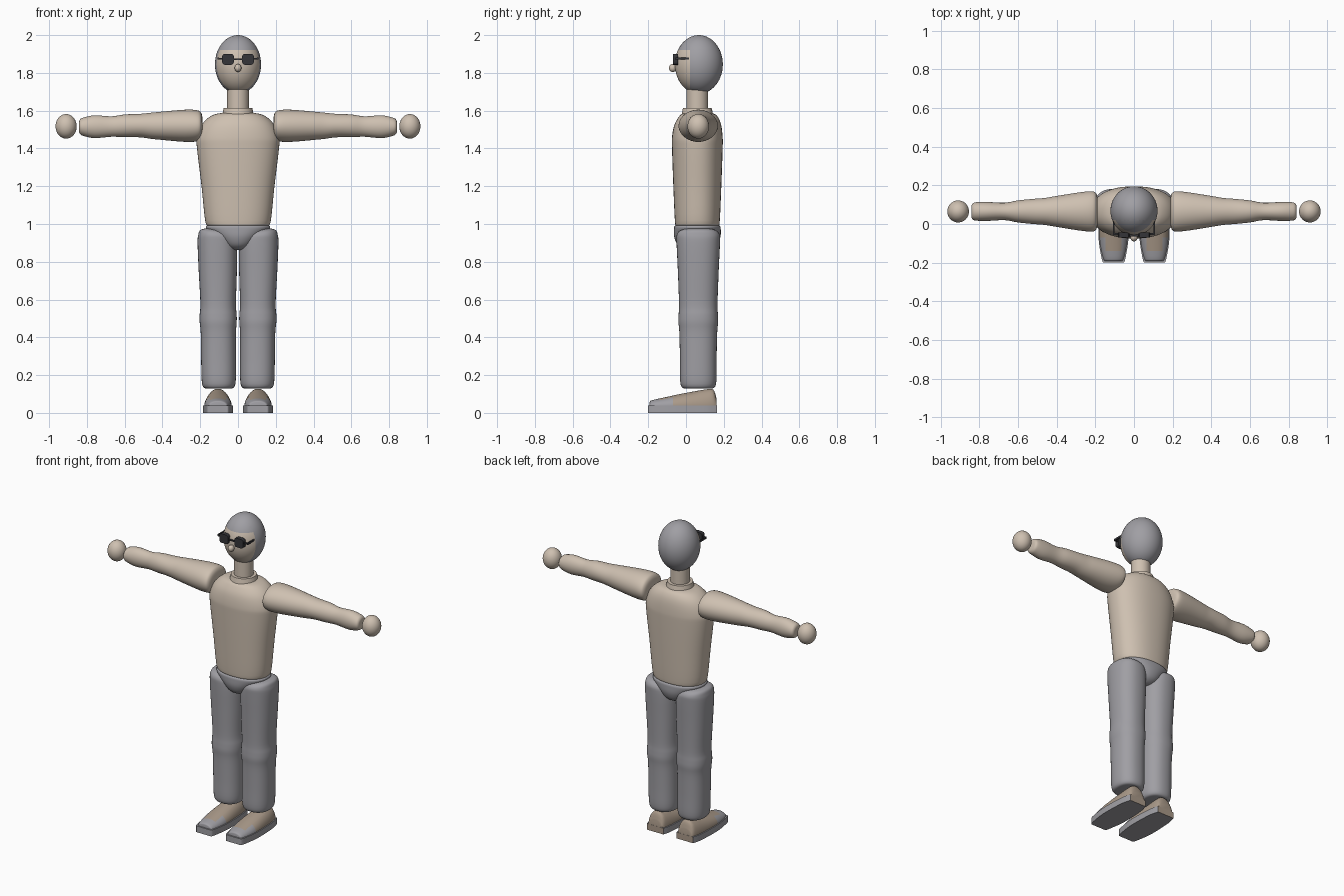
import bpy, bmesh, math
from mathutils import Vector, Matrix

if "Cube" in bpy.data.objects:
    bpy.data.objects.remove(bpy.data.objects["Cube"])

CY = 0.065  # depth of the body axis


def material(name, rgb):
    m = bpy.data.materials.new(name)
    m.diffuse_color = (*rgb, 1)
    m.use_nodes = True
    m.node_tree.nodes["Principled BSDF"].inputs["Base Color"].default_value = m.diffuse_color
    return m


SKIN = material("warm beige", (0.62, 0.53, 0.44))
GREY = material("mid grey", (0.35, 0.345, 0.37))
BROWN = material("shoe brown", (0.40, 0.32, 0.25))
BLACK = material("glasses black", (0.035, 0.035, 0.04))


def finish(name, bm, mats, angle=40):
    bmesh.ops.recalc_face_normals(bm, faces=bm.faces)
    me = bpy.data.meshes.new(name)
    bm.to_mesh(me)
    bm.free()
    ob = bpy.data.objects.new(name, me)
    bpy.context.collection.objects.link(ob)
    for m in mats:
        me.materials.append(m)
    bpy.ops.object.select_all(action='DESELECT')
    ob.select_set(True)
    bpy.context.view_layer.objects.active = ob
    bpy.ops.object.shade_smooth_by_angle(angle=math.radians(angle))
    return ob


def spline(keys, steps):
    """Smooth the ring keys with a Catmull-Rom curve."""
    out = []
    for i in range(len(keys) - 1):
        p = [keys[max(0, min(len(keys) - 1, i + k))] for k in (-1, 0, 1, 2)]
        for s in range(steps):
            t = s / steps
            out.append([0.5 * (2 * b + (c - a) * t + (2 * a - 5 * b + 4 * c - d) * t * t
                               + (3 * b - a - 3 * c + d) * t ** 3) for a, b, c, d in zip(*p)])
    out.append(list(keys[-1]))
    return out


def loft(keys, axis, n=40, power=2.0, steps=4, floor=None):
    """Rings of (position, centre u, centre v, radius u, radius v) along an axis."""
    bm = bmesh.new()
    rings = []
    for t, cu, cv, ru, rv in spline(keys, steps):
        ring = []
        for k in range(n):
            a = 2 * math.pi * k / n
            c, s = math.cos(a), math.sin(a)
            u = cu + ru * math.copysign(abs(c) ** (2 / power), c)
            v = cv + rv * math.copysign(abs(s) ** (2 / power), s)
            if floor is not None:
                v = max(v, floor)
            ring.append(bm.verts.new({'x': (t, u, v), 'y': (u, t, v), 'z': (u, v, t)}[axis]))
        rings.append(ring)
    for a, b in zip(rings, rings[1:]):
        for k in range(n):
            bm.faces.new((a[k], a[(k + 1) % n], b[(k + 1) % n], b[k]))
    bm.faces.new(rings[0])
    bm.faces.new(rings[-1])
    return bm


def ellipsoid(centre, radii, seg=40):
    bm = bmesh.new()
    bmesh.ops.create_uvsphere(bm, u_segments=seg, v_segments=seg // 2, radius=1)
    bmesh.ops.transform(bm, matrix=Matrix.Translation(centre) @ Matrix.Diagonal((*radii, 1)), verts=bm.verts)
    return bm


def cut(bm, co, no):
    bmesh.ops.bisect_plane(bm, geom=bm.verts[:] + bm.edges[:] + bm.faces[:],
                           plane_co=co, plane_no=no)


def box(name, centre, size, mat, bevel=0.0):
    bm = bmesh.new()
    bmesh.ops.create_cube(bm, size=1)
    bmesh.ops.transform(bm, matrix=Matrix.Translation(centre) @ Matrix.Diagonal((*size, 1)), verts=bm.verts)
    if bevel:
        # round only the corners seen from the front
        edges = [e for e in bm.edges if abs((e.verts[0].co - e.verts[1].co).y) > 1e-4]
        bmesh.ops.bevel(bm, geom=edges, offset=bevel, segments=3, affect='EDGES', profile=0.5)
    finish(name, bm, [mat], 30)


# Head with cap of hair around the face
bm = ellipsoid((0, 0.068, 1.845), (0.122, 0.127, 0.155), 56)
cut(bm, (0, 0.02, 0), (0, 1, 0))
cut(bm, (0, 0, 1.922), (0, 0, 1))
for f in bm.faces:
    c = f.calc_center_median()
    f.material_index = 0 if c.y < 0.02 and c.z < 1.922 else 1
finish("head", bm, [SKIN, GREY])
finish("nose", ellipsoid((0, -0.07, 1.826), (0.018, 0.02, 0.021), 24), [SKIN])

# Neck, collar and torso
finish("neck", loft([(1.59, 0, 0.06, 0.057, 0.057), (1.73, 0, 0.06, 0.057, 0.057)], 'z', steps=1), [SKIN])
finish("collar", loft([(1.56, 0, 0.06, 0.088, 0.088), (1.58, 0, 0.06, 0.083, 0.083),
                       (1.614, 0, 0.06, 0.076, 0.076)], 'z', steps=1), [SKIN])
finish("torso", loft([
    (0.985, 0, 0.06, 0.13, 0.09), (0.99, 0, 0.06, 0.158, 0.112), (1.02, 0, 0.06, 0.174, 0.119),
    (1.2, 0, 0.06, 0.193, 0.127), (1.4, 0, 0.06, 0.217, 0.134), (1.46, 0, 0.06, 0.218, 0.134),
    (1.52, 0, 0.062, 0.195, 0.125), (1.56, 0, 0.065, 0.16, 0.108), (1.583, 0, 0.065, 0.115, 0.085),
    (1.59, 0, 0.065, 0.05, 0.04)], 'z', 56, 2.25), [SKIN])

# Pelvis bowl
finish("pelvis", loft([
    (0.862, 0, 0.06, 0.03, 0.04), (0.868, 0, 0.06, 0.055, 0.075), (0.89, 0, 0.06, 0.085, 0.105),
    (0.93, 0, 0.06, 0.125, 0.122), (0.97, 0, 0.06, 0.165, 0.124), (0.99, 0, 0.06, 0.168, 0.12),
    (0.998, 0, 0.06, 0.14, 0.1)], 'z', 48, 2.2), [GREY])

for side, tag in ((-1, "right"), (1, "left")):
    # Arm, tapering from shoulder to wrist
    finish(tag + "_arm", loft([(side * x, CY, z, ry, rz) for x, z, ry, rz in (
        (0.188, 1.52, 0.06, 0.04), (0.194, 1.52, 0.09, 0.066), (0.215, 1.52, 0.104, 0.082),
        (0.28, 1.52, 0.099, 0.085), (0.40, 1.52, 0.08, 0.075), (0.46, 1.52, 0.07, 0.069),
        (0.52, 1.521, 0.065, 0.062), (0.60, 1.52, 0.057, 0.06), (0.67, 1.516, 0.045, 0.054),
        (0.76, 1.515, 0.049, 0.06), (0.82, 1.515, 0.047, 0.048), (0.838, 1.515, 0.038, 0.036),
        (0.842, 1.515, 0.02, 0.02))], 'x'), [SKIN])
    finish(tag + "_hand", ellipsoid((side * 0.91, CY, 1.517), (0.056, 0.057, 0.065)), [SKIN])

    # Trouser leg with a slight bulge at the knee
    finish(tag + "_leg", loft([(z, side * x, CY, rx, ry) for z, x, rx, ry in (
        (0.128, 0.102, 0.06, 0.065), (0.135, 0.102, 0.08, 0.086), (0.17, 0.102, 0.09, 0.096),
        (0.28, 0.103, 0.092, 0.097), (0.42, 0.104, 0.093, 0.1), (0.48, 0.105, 0.098, 0.105),
        (0.52, 0.105, 0.098, 0.104), (0.58, 0.105, 0.094, 0.102), (0.75, 0.107, 0.101, 0.108),
        (0.90, 0.11, 0.104, 0.115), (0.945, 0.117, 0.093, 0.113), (0.968, 0.128, 0.072, 0.09),
        (0.977, 0.135, 0.035, 0.05))], 'z', 40, 2.3), [GREY])

    # Shoe sole, extruded from its outline
    cx = side * 0.106
    half = spline([(-0.2, 0.05), (-0.185, 0.06), (-0.1, 0.075), (-0.03, 0.079), (0.06, 0.076),
                   (0.12, 0.07), (0.163, 0.058)], 4)
    bm = bmesh.new()
    pts = [(cx + w, y) for y, w in half] + [(cx - w, y) for y, w in reversed(half)]
    base = bm.faces.new([bm.verts.new((x, y, 0)) for x, y in pts])
    top = bmesh.ops.extrude_face_region(bm, geom=[base])["geom"]
    bmesh.ops.translate(bm, vec=(0, 0, 0.04), verts=[v for v in top if isinstance(v, bmesh.types.BMVert)])
    for f in bm.faces:
        f.material_index = 1 if f.calc_center_median().y > 0.16 else 0
    finish(tag + "_sole", bm, [GREY, BROWN], 30)

    # Shoe upper with a grey toe cap
    bm = loft([(y, cx, 0.035, w, h) for y, w, h in (
        (-0.192, 0.04, 0.022), (-0.18, 0.053, 0.032), (-0.1, 0.07, 0.05), (-0.03, 0.073, 0.065),
        (0.05, 0.07, 0.08), (0.11, 0.065, 0.09), (0.145, 0.058, 0.088), (0.162, 0.05, 0.04))],
        'y', 40, 2.1, floor=0.03)
    for y in (-0.07, -0.14):
        cut(bm, (0, y, 0), (0, 1, 0))
    for x in (-0.042, 0.042):
        cut(bm, (cx + x, 0, 0), (1, 0, 0))
    for f in bm.faces:
        c = f.calc_center_median()
        f.material_index = 1 if c.y < -0.14 or (c.y < -0.07 and abs(c.x - cx) > 0.042) else 0
    finish(tag + "_shoe", bm, [BROWN, GREY], 45)

    # Glasses: lens, hinge and temple
    box(tag + "_lens", (side * 0.053, -0.056, 1.872), (0.062, 0.026, 0.058), BLACK, 0.014)
    box(tag + "_hinge", (side * 0.094, -0.052, 1.876), (0.024, 0.012, 0.008), BLACK)
    box(tag + "_temple", (side * 0.105, -0.02, 1.876), (0.007, 0.07, 0.012), BLACK)

box("glasses_bridge", (0, -0.06, 1.873), (0.05, 0.01, 0.008), BLACK)
